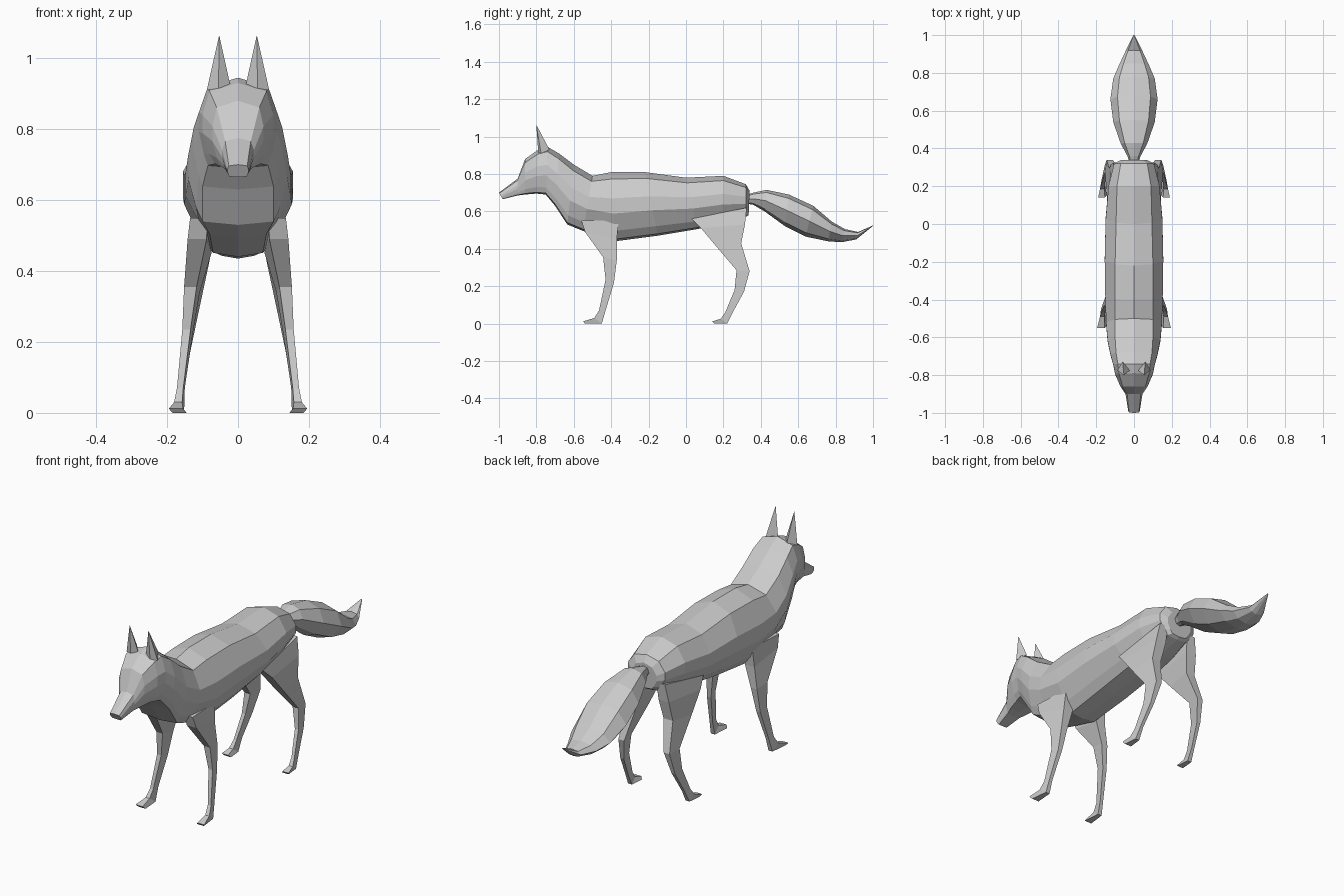
import bpy
import bmesh
from mathutils import Vector

cube = bpy.data.objects.get("Cube")
if cube:
    bpy.data.objects.remove(cube)

grey = bpy.data.materials.new("plain_grey")
grey.use_nodes = True
colour = (0.6, 0.6, 0.6, 1)
grey.diffuse_color = colour
grey.node_tree.nodes["Principled BSDF"].inputs["Base Color"].default_value = colour


def loft(name, rings):
    """Skin a list of equal-length point rings and cap both ends."""
    bm = bmesh.new()
    loops = [[bm.verts.new(p) for p in ring] for ring in rings]
    n = len(loops[0])
    for a, b in zip(loops, loops[1:]):
        for i in range(n):
            j = (i + 1) % n
            bm.faces.new((a[i], a[j], b[j], b[i]))
    bm.faces.new(loops[0])
    bm.faces.new(loops[-1])
    bmesh.ops.remove_doubles(bm, verts=bm.verts, dist=0.0005)
    bmesh.ops.recalc_face_normals(bm, faces=bm.faces)
    mesh = bpy.data.meshes.new(name)
    bm.to_mesh(mesh)
    bm.free()
    mesh.materials.append(grey)
    ob = bpy.data.objects.new(name, mesh)
    bpy.context.collection.objects.link(ob)
    return ob


def section(top, bottom, half):
    """Symmetric ring; half lists (x, height share) from top to bottom."""
    t, b = Vector((0, *top)), Vector((0, *bottom))
    pts = [b.lerp(t, h) + Vector((x, 0, 0)) for x, h in half]
    mirrored = [Vector((-p.x, p.y, p.z)) for p in reversed(pts)]
    return [t] + pts + [b] + mirrored


# Body, neck and head: top (y, z), bottom (y, z), widest, top and belly half widths
body = [
    ((.34, .71), (.335, .58), .07, .045, .04),
    ((.32, .745), (.32, .57), .105, .07, .055),
    ((.20, .79), (.20, .535), .135, .09, .07),
    ((.0, .78), (.06, .505), .15, .095, .075),
    ((-.22, .81), (-.15, .47), .155, .1, .075),
    ((-.40, .81), (-.38, .44), .152, .1, .07),
    ((-.50, .79), (-.55, .495), .148, .1, .08),
    ((-.60, .85), (-.635, .53), .14, .1, .1),
    ((-.68, .91), (-.70, .63), .125, .095, .1),
    ((-.74, .945), (-.75, .69), .11, .085, .085),
    ((-.79, .93), (-.80, .695), .1, .08, .065),
    ((-.86, .88), (-.86, .69), .072, .06, .05),
    ((-.90, .775), (-.90, .685), .045, .036, .036),
    ((-1.0, .70), (-.98, .665), .03, .026, .024),
]
loft("body", [section(t, b, [(wt, .9), (w, .62), (w, .4), (w * .45 + wb * .55, .15), (wb, .03)])
              for t, b, w, wt, wb in body])

# Bushy tail: top (y, z), bottom (y, z), half width
tail = [
    ((.33, .69), (.33, .64), .025),
    ((.36, .70), (.36, .635), .035),
    ((.43, .715), (.42, .60), .07),
    ((.55, .69), (.53, .52), .11),
    ((.68, .63), (.64, .465), .125),
    ((.78, .545), (.76, .44), .11),
    ((.85, .505), (.83, .435), .08),
    ((.92, .49), (.91, .45), .045),
    ((1.0, .525), (1.0, .522), .003),
]
loft("tail", [section(t, b, [(w * .7, .88), (w, .5), (w * .6, .12)]) for t, b, w in tail])

# Legs: front (y, z), back (y, z), inner x, outer x, from hip to toe
front_leg = [
    ((-.56, .55), (-.36, .55), .075, .135),
    ((-.54, .49), (-.37, .45), .075, .142),
    ((-.443, .355), (-.37, .34), .108, .152),
    ((-.43, .235), (-.385, .22), .128, .157),
    ((-.465, .07), (-.43, .07), .15, .172),
    ((-.49, .03), (-.45, .0), .152, .18),
    ((-.55, .012), (-.54, .0), .145, .195),
]
hind_leg = [
    ((.03, .56), (.325, .62), .06, .12),
    ((.08, .51), (.315, .53), .065, .138),
    ((.16, .415), (.295, .43), .08, .145),
    ((.27, .285), (.34, .28), .112, .153),
    ((.26, .18), (.31, .17), .135, .16),
    ((.21, .06), (.25, .06), .152, .172),
    ((.185, .025), (.22, .0), .152, .18),
    ((.14, .012), (.15, .0), .145, .19),
]
for label, leg in (("front", front_leg), ("hind", hind_leg)):
    for side, s in (("left", 1), ("right", -1)):
        rings = []
        for f, b, xi, xo in leg:
            inset = (xo - xi) * .2
            rings.append([(s * (xi + inset), *f), (s * xo, *f),
                          (s * (xo - inset), *b), (s * xi, *b)])
        loft(f"{side}_{label}_leg", rings)

# Pointed ears
for side, s in (("left", 1), ("right", -1)):
    base = [(.022, -.775, .925), (.055, -.79, .915), (.088, -.775, .91), (.06, -.73, .93)]
    tip = (s * .053, -.80, 1.062)
    loft(f"{side}_ear", [[(s * x, y, z) for x, y, z in base], [Vector(tip) + Vector(
        (s * (x - .053) * .02, (y + .77) * .02, 0)) for x, y, z in base]])
